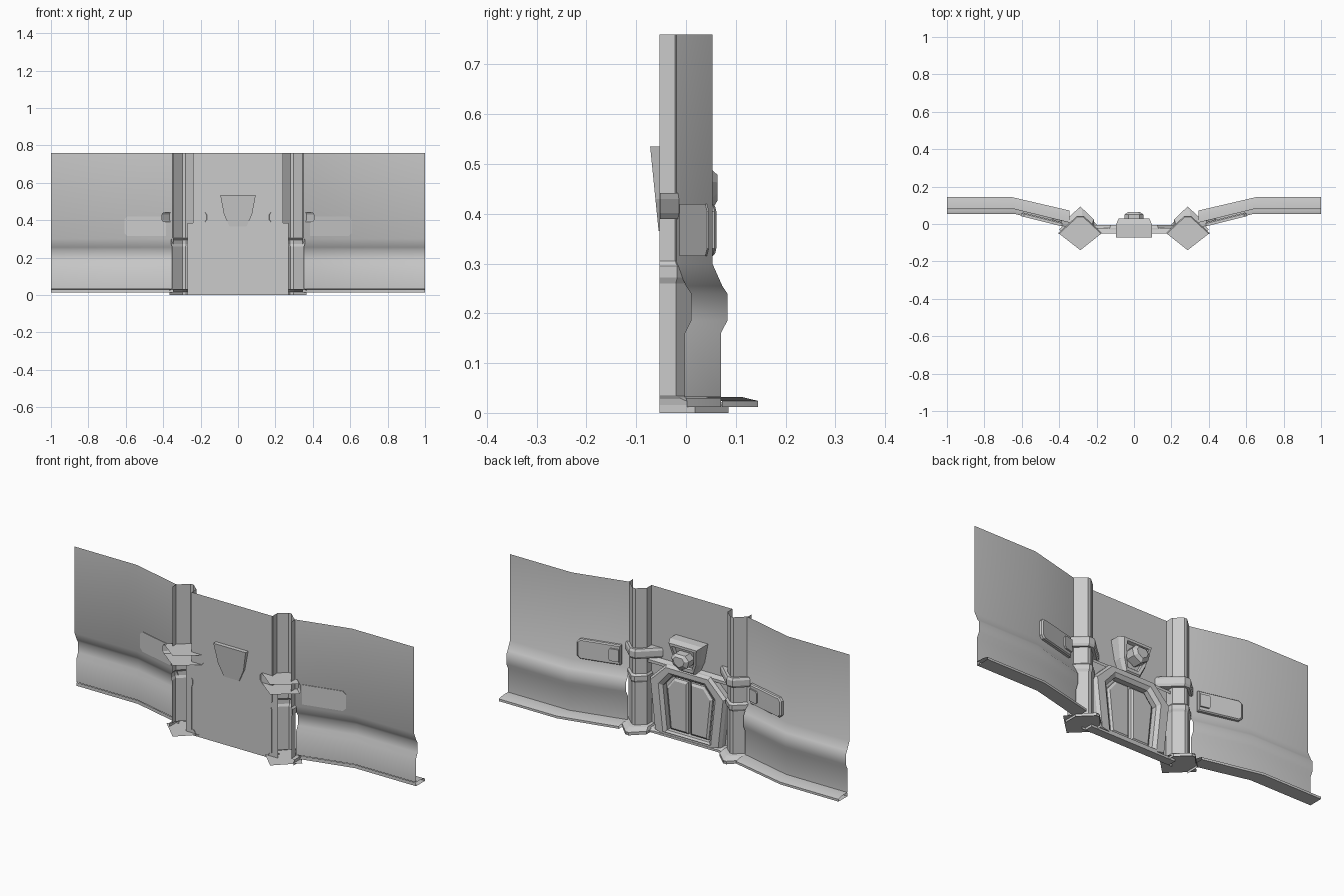
import bpy, bmesh, math
from mathutils import Vector

if "Cube" in bpy.data.objects:
    bpy.data.objects.remove(bpy.data.objects["Cube"])


def make(name, verts, faces, mirror=False):
    bm = bmesh.new()
    vs = [bm.verts.new(v) for v in verts]
    for f in faces:
        bm.faces.new([vs[i] for i in f])
    bmesh.ops.recalc_face_normals(bm, faces=bm.faces)
    me = bpy.data.meshes.new(name)
    bm.to_mesh(me)
    bm.free()
    ob = bpy.data.objects.new(name, me)
    bpy.context.collection.objects.link(ob)
    if mirror:
        ob.modifiers.new("mirror", 'MIRROR').use_mirror_merge = False
    return ob


def loft(name, rings, closed=True, caps=(False, False), mirror=False):
    """Skin a list of equal-length point rings."""
    n = len(rings[0])
    verts = [p for r in rings for p in r]
    faces = []
    for k in range(len(rings) - 1):
        for i in range(n if closed else n - 1):
            j = (i + 1) % n
            faces.append((k*n + i, k*n + j, (k+1)*n + j, (k+1)*n + i))
    if caps[0]:
        faces.append(tuple(range(n)))
    if caps[1]:
        faces.append(tuple(range((len(rings)-1)*n, len(rings)*n)))
    return make(name, verts, faces, mirror)


def at_z(plan, z):
    return [(x, y, z) for x, y in plan]


def at_y(outline, y, s=1.0, cz=0.0):
    return [(x*s, y, cz + (z - cz)*s) for x, z in outline]


def grow(plan, d):
    """Scale a pillar plan about the pillar axis, keeping its back plane."""
    c = Vector((0.29, -0.053))
    return [tuple(c + (Vector(p) - c)*(1 + d)) for p in plan]


# Side walls: moulded skirting profile swept along a bent path
profile = [(0.07, 0.030), (0.07, 0.012), (0.145, 0.012), (0.145, 0.024),
           (0.112, 0.032), (0.07, 0.032), (0.07, 0.16), (0.083, 0.185),
           (0.083, 0.24), (0.073, 0.255), (0.053, 0.30), (0.053, 0.76)]
stations = [[(1, y, z) for y, z in profile],
            [(0.635 + 0.25*(y - 0.053), y, z) for y, z in profile],
            [(0.345, y - 0.073, z) for y, z in profile]]
wall = loft("side_wall", stations, closed=False, mirror=True)
bpy.context.view_layer.objects.active = wall
wall.select_set(True)
bpy.ops.object.shade_smooth_by_angle(angle=math.radians(40))

# Centre wall with a ledge down to the hatch backing
loft("centre_wall", [[(x, -0.05, 0.76), (x, -0.05, 0.385), (x, -0.022, 0.375),
                      (x, -0.022, 0.36)] for x in (-0.24, 0.24)], closed=False)
loft("hatch_backing", [[(x, -0.05, 0.385), (x, -0.05, 0.0)]
                       for x in (-0.27, 0.27)], closed=False)

# Pillars: open wedge sections with a ring and stepped lower shaft
pillar = [(0.35, -0.053), (0.35, -0.022), (0.297, 0.026), (0.28, 0.026),
          (0.238, -0.01), (0.238, -0.053)]
steps = [(0.76, 0), (0.305, 0), (0.295, 0.14), (0.272, 0.14),
         (0.26, 0.05), (0.03, 0.05)]
loft("pillar", [at_z(grow(pillar, d), z) for z, d in steps],
     closed=False, mirror=True)

# Collars: wrap-round wedge bands closed by diamond plates reaching forward
band = [(0.408, -0.052), (0.304, 0.044), (0.27, 0.044), (0.167, -0.052)]
rim = grow(band, -0.07)
loft("collar_band", [at_z(rim, 0.39), at_z(band, 0.402), at_z(band, 0.43),
                     at_z(rim, 0.442)], closed=False, mirror=True)
for name, z in (("collar_top", 0.442), ("collar_underside", 0.39)):
    make(name, at_z(rim + [(0.287, -0.14)], z), [tuple(range(5))], True)

# Pillar feet: pointed stepped foot on a diamond plate
foot = [(0.365, -0.053), (0.365, 0.018), (0.297, 0.085), (0.278, 0.085),
        (0.215, 0.025), (0.215, -0.053)]
loft("pillar_foot", [at_z(foot, 0.0), at_z(foot, 0.016),
                     at_z(grow(pillar, 0.3), 0.03), at_z(grow(pillar, 0.05), 0.034)],
     closed=False, mirror=True)
make("foot_plate", at_z([(0.40, -0.03), (0.287, 0.093), (0.175, -0.03),
                         (0.287, -0.14)], 0.012), [(0, 1, 2, 3)], True)

# Hatch frame: bevelled six-sided arch
outer = [(-0.195, 0.015), (-0.225, 0.285), (-0.13, 0.378),
         (0.13, 0.378), (0.225, 0.285), (0.195, 0.015)]
inner = [(-0.125, 0.03), (-0.15, 0.262), (-0.095, 0.325),
         (0.095, 0.325), (0.15, 0.262), (0.125, 0.03)]
loft("hatch_frame", [at_y(outer, -0.05), at_y(outer, -0.022),
                     at_y(outer, -0.006, 0.95, 0.18), at_y(inner, -0.006, 1.12, 0.18),
                     at_y(inner, -0.02), at_y(inner, -0.048)])

# Hatch leaves: two bevelled panels with a centre slit
leaf = [(0.008, 0.035), (0.112, 0.035), (0.135, 0.255), (0.088, 0.312), (0.008, 0.312)]
leaf_in = [(0.016, 0.045), (0.103, 0.045), (0.124, 0.25), (0.083, 0.30), (0.016, 0.30)]
loft("hatch_leaf", [at_y(leaf, -0.048), at_y(leaf, -0.032), at_y(leaf_in, -0.024)],
     caps=(False, True), mirror=True)

# Threshold under the hatch
loft("threshold", [[(x, -0.05, 0), (x, -0.005, 0), (x, -0.005, 0.012), (x, -0.02, 0.022),
                    (x, -0.05, 0.022)] for x in (-0.25, 0.25)], caps=(True, True))

# Shield lamp housing: tapered, leaning forward through the wall
shield = [(-0.095, 0.535), (0.095, 0.535), (0.075, 0.43), (0.045, 0.365),
          (-0.045, 0.365), (-0.075, 0.43)]


def lean(y_top, y_low, s):
    return [(x*s, y_low + (y_top - y_low)*(z - 0.365)/0.17, 0.46 + (z - 0.46)*s)
            for x, z in shield]


loft("shield_housing", [lean(-0.072, -0.055, 1), lean(0.0, -0.02, 1),
                        lean(0.03, -0.005, 0.86), lean(0.03, -0.005, 0.68),
                        lean(0.012, -0.012, 0.62)], caps=(True, True))

# Faceted knob in the shield
knob = [(-0.03, 0.49), (0.03, 0.49), (0.052, 0.465), (0.042, 0.43),
        (0.0, 0.405), (-0.042, 0.43), (-0.052, 0.465)]
loft("shield_knob", [at_y(knob, 0.0), at_y(knob, 0.05), at_y(knob, 0.063, 0.62, 0.46)],
     caps=(False, True))


# Side plates lying on the angled wall
def on_wall(outline, off):
    return [(x - 0.23*off, 0.053 - 0.25*(0.636 - x) + off, z) for x, z in outline]


plate = [(0.385, 0.315), (0.59, 0.315), (0.605, 0.33), (0.605, 0.405),
         (0.59, 0.42), (0.385, 0.42)]
plate_in = [(0.39, 0.32), (0.586, 0.32), (0.598, 0.333), (0.598, 0.402),
            (0.586, 0.415), (0.39, 0.415)]
loft("side_plate", [on_wall(plate, -0.003), on_wall(plate, 0.012), on_wall(plate_in, 0.018)],
     caps=(True, True), mirror=True)
latch = [(0.39, 0.335), (0.435, 0.335), (0.442, 0.343), (0.442, 0.392),
         (0.435, 0.40), (0.39, 0.40)]
loft("plate_latch", [on_wall(latch, 0.016), on_wall(latch, 0.026)],
     caps=(False, True), mirror=True)
